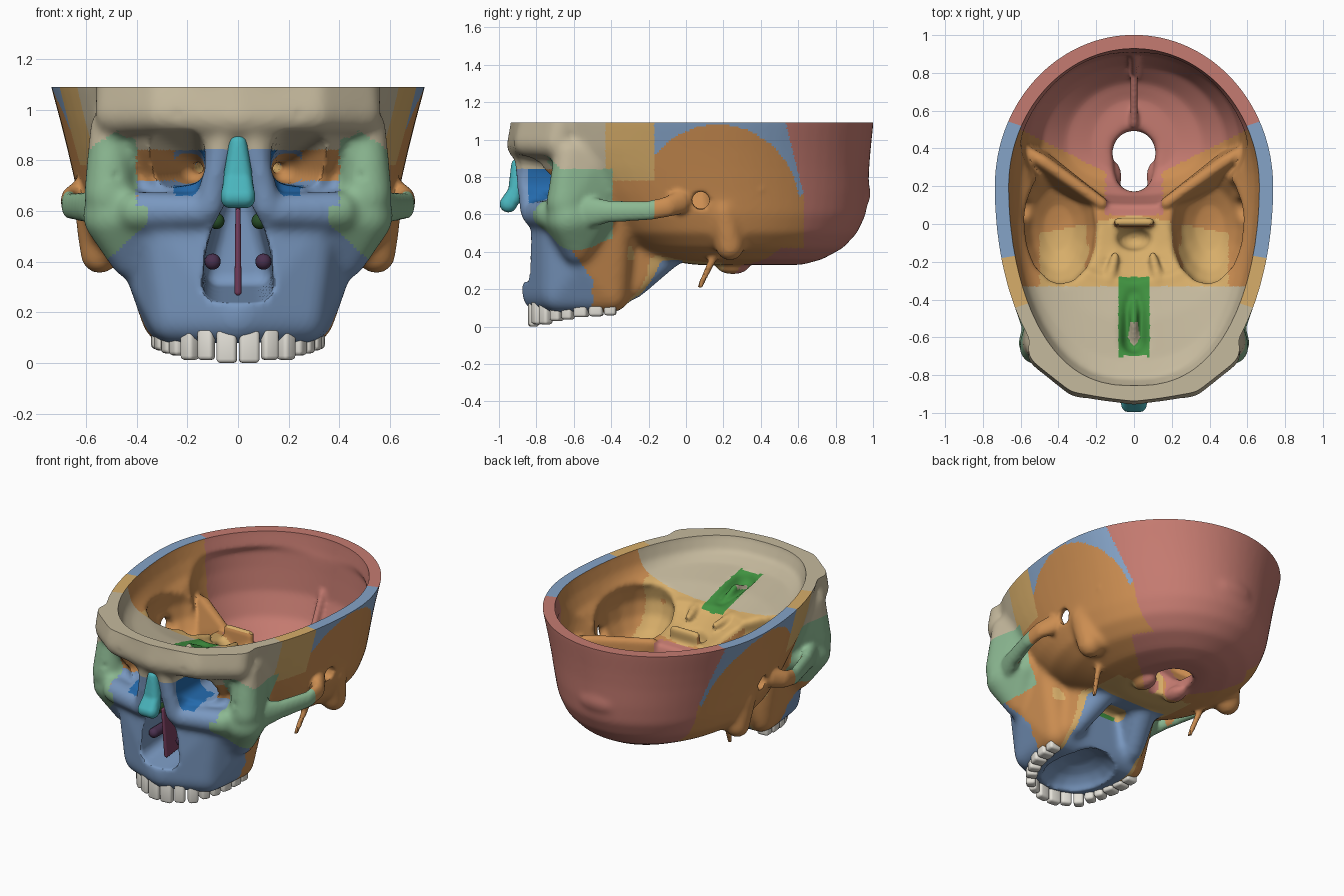
import bpy, bmesh, math
from mathutils import Vector, Matrix

if "Cube" in bpy.data.objects:
    bpy.data.objects.remove(bpy.data.objects["Cube"])

def hull(bm, *balls, mirror=False):
    """Convex skin around ellipsoids (x, y, z, r) or (x, y, z, rx, ry, rz)."""
    for s in ((1, -1) if mirror else (1,)):
        vs = []
        for b in balls:
            rx, ry, rz = b[3:] if len(b) == 6 else (b[3],) * 3
            for i in range(9):
                a = math.pi * i / 8
                for j in range(16 if 0 < i < 8 else 1):
                    t = math.tau * j / 16
                    vs.append(bm.verts.new((s * (b[0] + rx * math.sin(a) * math.cos(t)),
                                            b[1] + ry * math.sin(a) * math.sin(t),
                                            b[2] + rz * math.cos(a))))
        bmesh.ops.convex_hull(bm, input=vs)
        bmesh.ops.delete(bm, geom=[v for v in vs if v.is_valid and not v.link_faces], context='VERTS')

def sym(*balls):
    return list(balls) + [(-b[0],) + tuple(b[1:]) for b in balls]

def egg_loft(bm, levels, n=64, ymid=0.2):
    """Stack of egg-shaped rings: (z, half width, back y, front y)."""
    rings = []
    for z, w, yb, yf in levels:
        ring = []
        for i in range(n):
            t = math.tau * i / n
            c, s = math.cos(t), math.sin(t)
            if s >= 0:
                x, y = w * c, ymid + (yb - ymid) * s
            else:
                x, y = w * math.copysign(abs(c) ** 0.8, c), ymid + (ymid - yf) * s
            ring.append(bm.verts.new((x, y, z)))
        rings.append(ring)
    for a, b in zip(rings, rings[1:]):
        for i in range(n):
            bm.faces.new((a[i], a[(i + 1) % n], b[(i + 1) % n], b[i]))
    bm.faces.new(rings[0])
    bm.faces.new(rings[-1])

def make(bm, name):
    bmesh.ops.recalc_face_normals(bm, faces=bm.faces)
    me = bpy.data.meshes.new(name)
    bm.to_mesh(me)
    bm.free()
    ob = bpy.data.objects.new(name, me)
    bpy.context.collection.objects.link(ob)
    return ob

def bake(ob, voxel=None, smooth=0, cutter=None):
    if cutter:
        m = ob.modifiers.new("cut", 'BOOLEAN')
        m.operation, m.solver, m.object = 'DIFFERENCE', 'EXACT', cutter
    if voxel:
        m = ob.modifiers.new("skin", 'REMESH')
        m.mode, m.voxel_size = 'VOXEL', voxel
    if smooth:
        m = ob.modifiers.new("soft", 'SMOOTH')
        m.factor, m.iterations = 0.5, smooth
    dg = bpy.context.evaluated_depsgraph_get()
    me = bpy.data.meshes.new_from_object(ob.evaluated_get(dg))
    ob.modifiers.clear()
    ob.data = me
    return ob

COL = {}
def finish(ob, rgb, angle=40):
    if rgb not in COL:
        COL[rgb] = bpy.data.materials.new("colour_%d" % len(COL))
        COL[rgb].diffuse_color = [(c / 255) ** 2.2 for c in rgb] + [1]
    ob.data.materials.clear()
    ob.data.materials.append(COL[rgb])
    bpy.ops.object.select_all(action='DESELECT')
    ob.select_set(True)
    bpy.context.view_layer.objects.active = ob
    bpy.ops.object.shade_smooth_by_angle(angle=math.radians(angle))

# solid head mass: braincase, brow, cheeks, upper jaw
b = bmesh.new()
egg_loft(b, [(.33, .22, .62, .05), (.36, .38, .73, -.15), (.42, .51, .84, -.3), (.5, .585, .915, -.45),
             (.6, .62, .962, -.6), (.72, .645, .975, -.75), (.85, .675, .98, -.88),
             (.95, .7, .988, -.93), (1.09, .738, 1.003, -.93), (1.18, .755, 1.003, -.93)])
hull(b, *sym((0, -.87, .97, .09), (.3, -.84, .985, .08), (.48, -.69, .98, .085),
             (0, -.84, 1.14, .09), (.3, -.8, 1.14, .08), (.46, -.65, 1.14, .1)))          # brow
hull(b, *sym((0, -.75, .78, .12), (.3, -.55, .68, .12), (0, -.35, .6, .15)))              # mid face
hull(b, *sym((0, -.77, .18, .11), (.25, -.68, .175, .1), (.28, -.4, .175, .1), (0, -.755, .55, .1),
             (.3, -.68, .55, .1), (.345, -.55, .36, .1), (.36, -.38, .55, .1)))           # upper jaw
hull(b, (.5, -.63, .58, .115), (.36, -.69, .58, .09), (.42, -.58, .42, .09),
     (.47, -.48, .6, .1), mirror=True)                                                    # cheek
hull(b, (.51, -.65, .66, .1), (.505, -.625, .93, .08), (.44, -.46, .72, .1), (.46, -.48, .92, .1), mirror=True)
hull(b, (.14, -.81, .6, .07), (.4, -.73, .6, .08), mirror=True)                           # lower orbit rim
hull(b, (.06, -.87, .89, .05), (.11, -.83, .62, .06), mirror=True)
hull(b, (.22, -.32, .42, .1), (.23, -.29, .21, .07), (.14, -.05, .44, .09), mirror=True)  # pterygoid
hull(b, (.57, .2, .62, .08), (.545, .235, .43, .08), mirror=True)                         # mastoid
hull(b, (0, .94, .71, .14, .05, .07))
solid = bake(make(b, "skull_mass"), .018, 8)

# everything hollow
b = bmesh.new()
egg_loft(b, [(.87, .54, .88, -.33), (.92, .6, .9, -.5), (.96, .62, .912, -.72), (1.0, .64, .92, -.82),
             (1.09, .665, .93, -.86), (1.3, .69, .93, -.86)])
hull(b, (0, .25, .9, .57, .58, .17))
hull(b, (.4, -.02, .79, .205, .32, .25), mirror=True)           # middle fossa
egg_loft(b, [(.41, .22, .66, .27), (.45, .36, .75, .22), (.55, .49, .84, .15), (.7, .56, .895, .11),
             (.85, .59, .905, .08), (.97, .6, .912, .06)], ymid=.42)    # posterior fossa
hull(b, (0, -.08, .75, .09, .06, .08))                          # sella
hull(b, (0, -.62, .95, .07, .07, .08), (0, -.37, .93, .07, .07, .07))
hull(b, (0, .38, .2, .115), (0, .38, .6, .115), (0, .27, .2, .1), (0, .27, .55, .1))
hull(b, (.2, -1.02, .875, .07), (.35, -.98, .865, .075), (.205, -1.02, .77, .075), (.35, -.95, .755, .08),
     (.18, -.42, .76, .05), mirror=True)                        # orbit
hull(b, (.18, -.45, .76, .028), (.12, -.22, .79, .028), mirror=True)
hull(b, *sym((.08, -1, .285, .065), (.075, -1, .46, .055), (0, -1, .6, .055),
             (.08, -.4, .35, .05), (0, -.4, .62, .06)))         # nose
hull(b, (0, -.52, .05, .21, .27, .14))                          # palate
hull(b, (.54, .08, .675, .048), (.85, .08, .675, .048), mirror=True)  # ear canal
hull(b, (.24, -1, .98, .02), (.24, -.89, .98, .02), mirror=True)
hull(b, (.48, -.85, .74, .02), (.48, -.7, .74, .02), mirror=True)
cut = bake(make(b, "cavity_cutter"), .016, 3)
cut.hide_render = True
bake(solid, cutter=cut)

# thin details joined after hollowing
b = bmesh.new()
b.from_mesh(solid.data)
arch = [(.53, -.58, .61, .05, .06, .1), (.6, -.42, .615, .035, .05, .06), (.665, -.2, .62, .032, .05, .052),
        (.665, -.1, .64, .035, .05, .055), (.62, -.03, .665, .04, .05, .065)]
for p, q in zip(arch, arch[1:]):
    hull(b, p, q, mirror=True)                                  # cheek arch
hull(b, (.42, .19, .46, .025), (.38, .075, .215, .015), mirror=True)  # styloid
hull(b, (.12, .25, .325, .055, .09, .045), mirror=True)         # condyles
hull(b, (0, .53, .415, .022), (0, .8, .53, .022))               # inner crest
hull(b, (0, .8, .53, .022), (0, .9, .74, .022))
hull(b, (0, -.63, .87, .02), (0, -.4, .86, .02), (0, -.52, .92, .02))
hull(b, *sym((.085, .0, .7, .022), (.085, .01, .82, .022)))     # dorsum
hull(b, (.1, -.17, .82, .022), (.13, -.3, .84, .035), mirror=True)
hull(b, (.17, .11, .74, .03), (.19, .1, .55, .05), (.48, .33, .76, .035), (.5, .31, .55, .08),
     (.6, .4, .74, .03), mirror=True)                           # petrous ridge
shell = bake(make(b, "shell"), .0125, 4)

# level cut across the top
b = bmesh.new()
b.from_mesh(shell.data)
res = bmesh.ops.bisect_plane(b, geom=b.verts[:] + b.edges[:] + b.faces[:], plane_co=(0, 0, 1.09),
                             plane_no=(0, 0, 1), clear_outer=True)
rim = [e for e in res['geom_cut'] if isinstance(e, bmesh.types.BMEdge)]
fill = bmesh.ops.triangle_fill(b, edges=rim, normal=(0, 0, 1), use_beauty=True)
for f in fill['geom']:
    if isinstance(f, bmesh.types.BMFace) and f.normal.z < 0:
        f.normal_flip()
b.to_mesh(shell.data)
b.free()

# bones by region
C = Vector((0, .1, 1.0))
def region(p, n):
    x, y, z = abs(p.x), p.y, p.z
    if x > .6 and -.75 < y < -.17 and .5 < z < .69:
        return "zygomatic_bones"
    if n.dot(C - p) > 0 and z > .36 and x < .69 and -.87 < y and (y > -.33 or z > .86):
        if x < .085 and -.7 < y < -.28: return "ethmoid_bone"
        if y < -.33: return "frontal_bone"
        if y > .2 + .5 * x or (x < .15 and y > .05): return "occipital_bone"
        return "sphenoid_bone" if x < .5 and y < .05 - .2 * x else "temporal_bones"
    if y < -.39 and .4 < z < (.92 - abs(x - .47) * .6 if n.y < -.5 else .84) and x > (.4 if z > .62 else .36) \
            and x - .36 > (.55 - z) * 1.07:
        return "zygomatic_bones"
    if y < -.43 and z > .84: return "frontal_bone"
    if z > .78 and y < -.17 and x > .45: return "sphenoid_bone"
    if z > .66 and y < -.33:
        if x < .25 and y < -.5: return "lacrimal_bones" if x > .12 and -.84 < y < -.6 else "maxilla"
        if z < .72 and y < -.55: return "maxilla"
        return "temporal_bones"
    if y < -.5 - .7 * max(0, z - .25) or (x < .26 and y < -.02 and z < .36): return "maxilla"
    if x < .17 and y < -.3: return "maxilla"
    if y > .63 - .25 * max(0, z - .7) or (z < .42 and y > .15 + .8 * x): return "occipital_bone"
    if z > .7 and y > -.17 and ((y - .17) / .44) ** 2 + ((z - .62) / .46) ** 2 > 1: return "parietal_bones"
    return "sphenoid_bone" if x < .28 and z < .5 and y < .2 else "temporal_bones"

BONES = {"frontal_bone": (196, 184, 156), "zygomatic_bones": (138, 182, 144), "maxilla": (120, 150, 190),
         "sphenoid_bone": (214, 172, 105), "temporal_bones": (202, 140, 82), "parietal_bones": (132, 162, 198),
         "occipital_bone": (196, 122, 112), "ethmoid_bone": (66, 145, 66), "lacrimal_bones": (40, 105, 170)}
parts = {k: ({}, []) for k in BONES}
src = shell.data
for f in src.polygons:
    idx, faces = parts[region(f.center, f.normal)]
    faces.append([idx.setdefault(v, len(idx)) for v in f.vertices])
for name, (idx, faces) in parts.items():
    if faces:
        me = bpy.data.meshes.new(name)
        me.from_pydata([src.vertices[v].co[:] for v in idx], [], faces)
        ob = bpy.data.objects.new(name, me)
        bpy.context.collection.objects.link(ob)
        finish(ob, BONES[name])
for ob in (solid, cut, shell):
    bpy.data.objects.remove(ob)

# nasal bones, septum, turbinates
b = bmesh.new()
hull(b, *sym((0, -.9, .87, .036, .035, .03), (.03, -.9, .76, .025), (.03, -.92, .68, .035)))
hull(b, *sym((.025, -.91, .75, .025), (.034, -.95, .655, .036, .047, .045)))
finish(bake(make(b, "nasal_bones"), .009, 4), (75, 180, 188))
b = bmesh.new()
hull(b, (0, -.76, .28, .014), (0, -.8, .6, .01), (0, -.42, .32, .012), (0, -.42, .62, .01))
finish(make(b, "nasal_septum"), (120, 65, 95))
for name, x, z, rgb in (("lower_turbinates", .1, .4, (75, 52, 80)), ("middle_turbinates", .085, .56, (45, 80, 45))):
    b = bmesh.new()
    hull(b, (x, -.75, z, .032), (x, -.48, z, .032), mirror=True)
    finish(make(b, name), rgb)

# teeth along the dental arch: x, y, width, depth, bottom
teeth = [(.044, -.815, .08, .055, 0), (.125, -.795, .066, .05, .012), (.19, -.75, .062, .06, .012),
         (.232, -.69, .06, .07, .03), (.262, -.63, .06, .075, .038), (.285, -.56, .075, .085, .05),
         (.298, -.48, .075, .085, .055), (.302, -.405, .065, .08, .06)]
b = bmesh.new()
for i, (x, y, w, d, low) in enumerate(teeth):
    p, q = teeth[max(i - 1, 0)], teeth[min(i + 1, 7)]
    ang = math.atan2(q[1] - p[1], q[0] - p[0]) if i else .1
    for s in (1, -1):
        g = bmesh.ops.create_cube(b, size=1, matrix=Matrix.Translation((s * x, y, (low + .14) / 2))
                                  @ Matrix.Rotation(s * ang, 4, 'Z') @ Matrix.Diagonal((w, d, .14 - low, 1)))
        es = list({e for v in g['verts'] for e in v.link_edges})
        bmesh.ops.bevel(b, geom=es, offset=.016, segments=3, profile=.5, affect='EDGES')
finish(make(b, "upper_teeth"), (228, 225, 216))

for m in bpy.data.materials:
    if m.users and not m.is_grease_pencil:
        m.use_nodes = True
        m.node_tree.nodes["Principled BSDF"].inputs["Base Color"].default_value = m.diffuse_color
